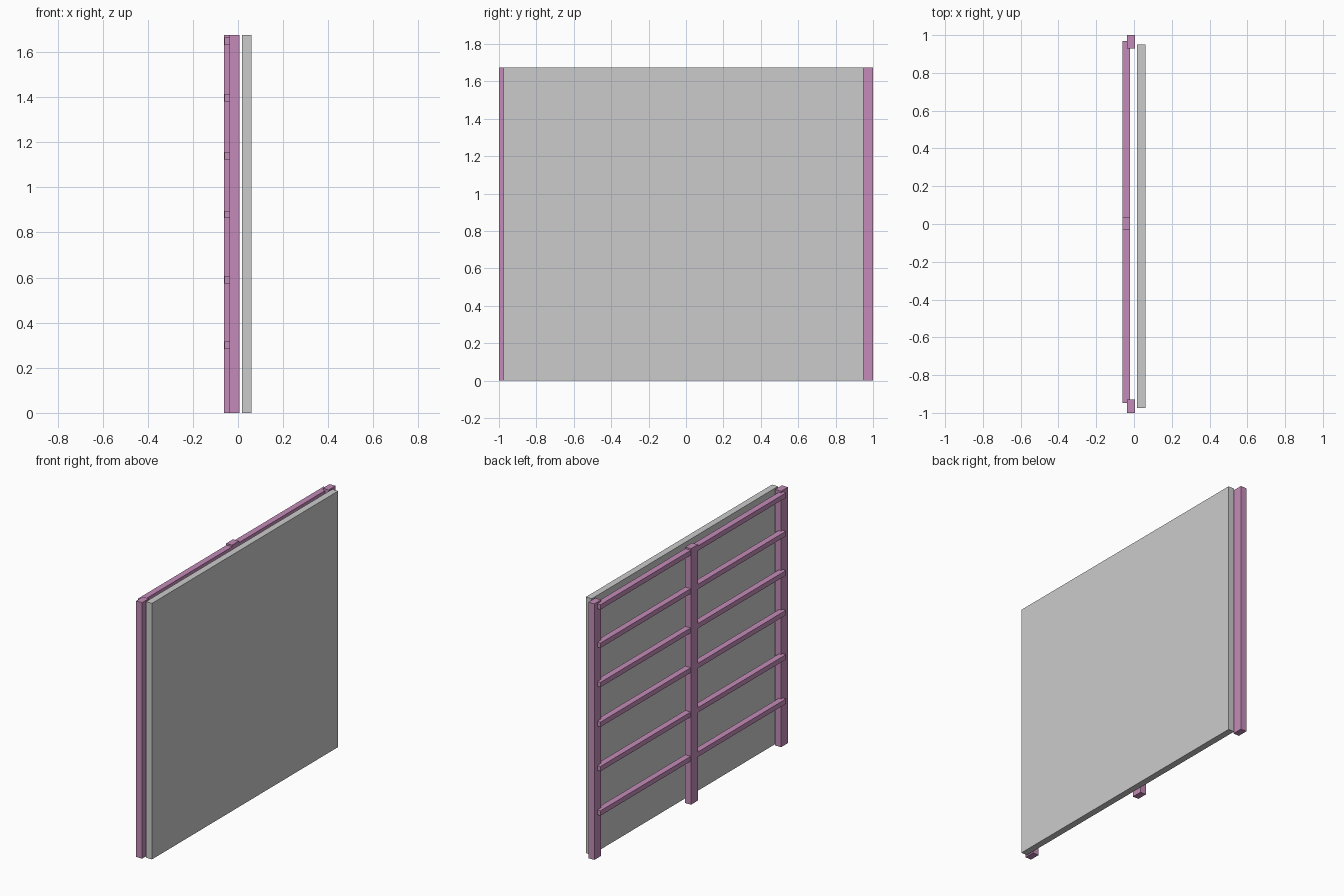
import bpy
import bmesh
from mathutils import Vector

if "Cube" in bpy.data.objects:
    bpy.data.objects.remove(bpy.data.objects["Cube"])

H = 1.675  # overall height

plum = bpy.data.materials.new("plum_paint")
plum.diffuse_color = (0.55, 0.26, 0.48, 1)
plum.use_nodes = True
plum.node_tree.nodes["Principled BSDF"].inputs["Base Color"].default_value = plum.diffuse_color


def box(name, x, y, z, mat=None):
    """Flat-faced box from (min, max) ranges on each axis."""
    centre = Vector([(a + b) / 2 for a, b in (x, y, z)])
    size = Vector([b - a for a, b in (x, y, z)])
    bm = bmesh.new()
    bmesh.ops.create_cube(bm, size=1)
    bmesh.ops.scale(bm, vec=size, verts=bm.verts)
    mesh = bpy.data.meshes.new(name)
    bm.to_mesh(mesh)
    bm.free()
    obj = bpy.data.objects.new(name, mesh)
    obj.location = centre
    if mat:
        mesh.materials.append(mat)
    bpy.context.collection.objects.link(obj)
    return obj


# Fence panel sheet
box("panel_sheet", (0.017, 0.06), (-0.975, 0.95), (0, H))

# End posts and centre post
box("end_post_near", (-0.037, 0.006), (-1.0, -0.93), (0, H), plum)
box("end_post_far", (-0.037, 0.006), (0.93, 1.0), (0, H), plum)
box("centre_post", (-0.062, -0.02), (-0.033, 0.037), (0, H), plum)

# Horizontal rails
for i, z in enumerate((0.30, 0.59, 0.88, 1.14, 1.397, 1.648)):
    box(f"rail_{i + 1}", (-0.06, -0.02), (-0.948, 0.97), (z - 0.016, z + 0.016), plum)
